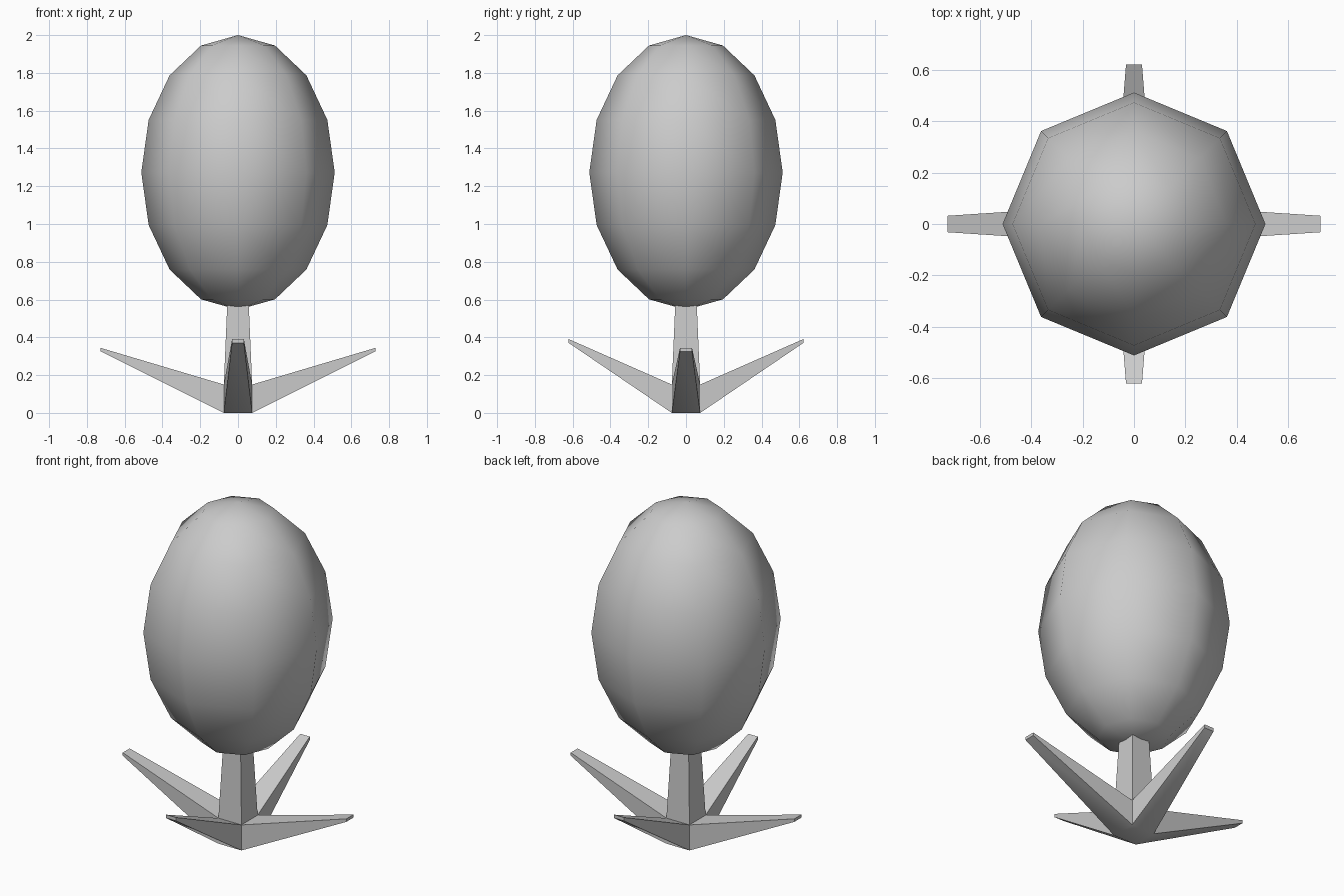
import bpy, bmesh, math
from mathutils import Vector

if "Cube" in bpy.data.objects:
    bpy.data.objects.remove(bpy.data.objects["Cube"])

# Crown: low-sided egg-shaped foliage
bpy.ops.mesh.primitive_uv_sphere_add(segments=8, ring_count=8, radius=1, location=(0, 0, 1.273))
crown = bpy.context.object
crown.name = "crown"
crown.scale = (0.512, 0.512, 0.727)
bpy.ops.object.transform_apply(location=False, rotation=False, scale=True)
bpy.ops.object.shade_smooth()

# Trunk with roots: a cube whose top and sides are pulled out and tapered
W = 0.075
bm = bmesh.new()
bmesh.ops.create_cube(bm, size=2 * W)
bmesh.ops.translate(bm, verts=bm.verts, vec=(0, 0, W))


def pull(direction, centre, half):
    """Extrude the cube face looking along direction to a box end."""
    d = Vector(direction)
    bm.normal_update()
    face = max(bm.faces, key=lambda f: f.normal.dot(d) - 0.1 * f.calc_center_median().length)
    mid = face.calc_center_median()
    new = bmesh.ops.extrude_discrete_faces(bm, faces=[face])["faces"][0]
    for v in new.verts:
        off = v.co - mid
        v.co = Vector([centre[i] + off[i] / W * half[i] for i in range(3)])


pull((0, 0, 1), (0, 0, 0.62), (0.055, 0.055, 0))
for s in (-1, 1):
    pull((s, 0, 0), (s * 0.727, 0, 0.335), (0, 0.032, 0.009))
    pull((0, s, 0), (0, s * 0.622, 0.381), (0.031, 0, 0.010))

mesh = bpy.data.meshes.new("trunk_and_roots")
bm.to_mesh(mesh)
bm.free()
trunk = bpy.data.objects.new("trunk_and_roots", mesh)
bpy.context.collection.objects.link(trunk)
bpy.ops.object.select_all(action='DESELECT')
trunk.select_set(True)
bpy.context.view_layer.objects.active = trunk
bpy.ops.object.shade_smooth_by_angle(angle=math.radians(35))
